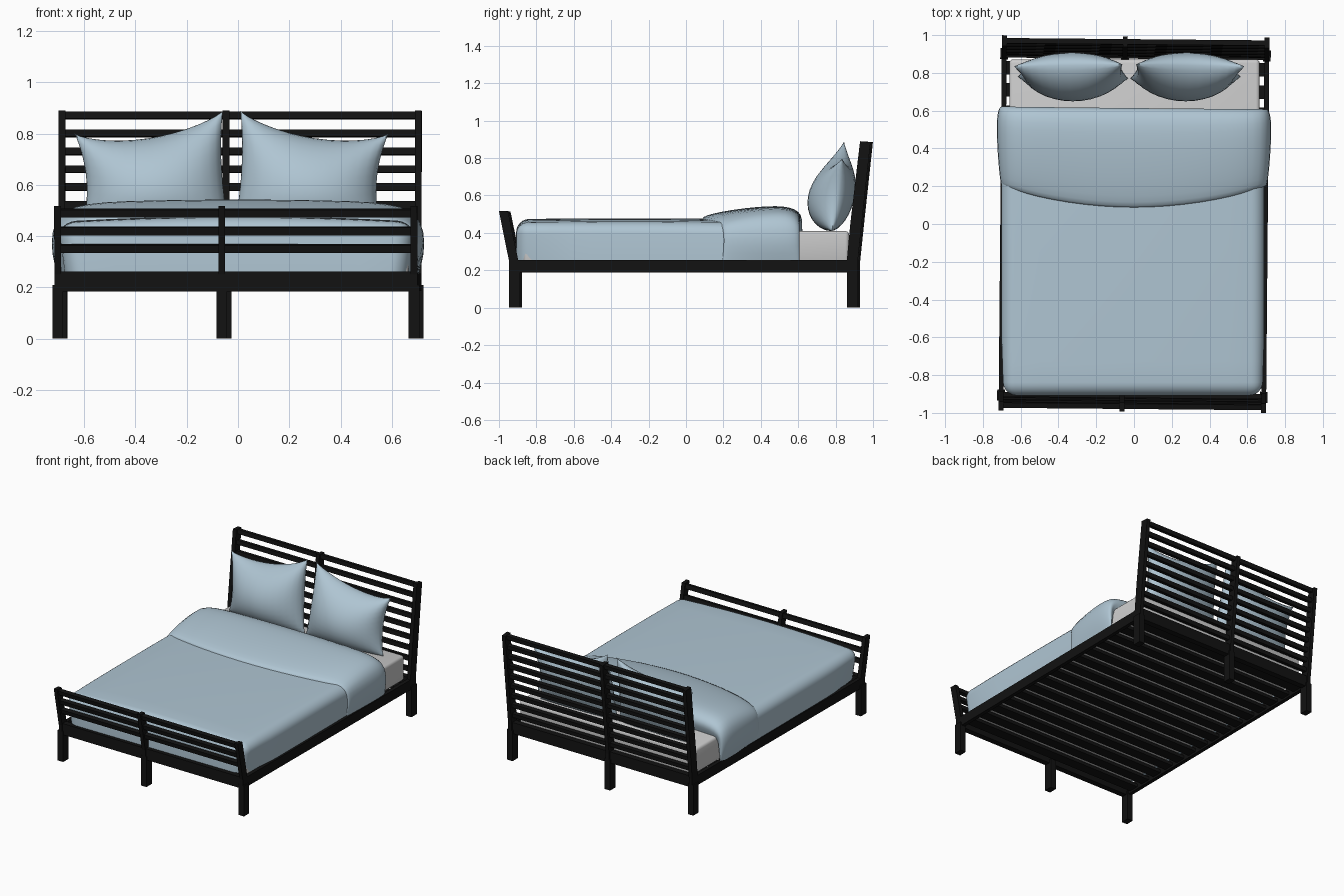
import bpy, bmesh
from math import atan2
from mathutils import Matrix, Vector

if "Cube" in bpy.data.objects:
    bpy.data.objects.remove(bpy.data.objects["Cube"])

TURN = Matrix.Rotation(-0.009, 4, 'Z')   # the frame sits very slightly askew


def material(name, rgb):
    m = bpy.data.materials.new(name)
    m.diffuse_color = (*rgb, 1)
    m.use_nodes = True
    m.node_tree.nodes["Principled BSDF"].inputs["Base Color"].default_value = m.diffuse_color
    return m


BLACK = material("black_wood", (0.006, 0.006, 0.006))
BLUE = material("blue_fabric", (0.43, 0.56, 0.65))


def finish(name, bm, mat=None, smooth=False, turn=False):
    bmesh.ops.recalc_face_normals(bm, faces=bm.faces)
    if turn:
        bm.transform(TURN)
    me = bpy.data.meshes.new(name)
    bm.to_mesh(me)
    bm.free()
    ob = bpy.data.objects.new(name, me)
    bpy.context.collection.objects.link(ob)
    if mat:
        me.materials.append(mat)
    if smooth:
        me.shade_smooth()
    return ob


def add_box(bm, x0, x1, y0, y1, z0, z1, tilt=0.0):
    c = Vector(((x0 + x1) / 2, (y0 + y1) / 2, (z0 + z1) / 2))
    mat = (Matrix.Translation(c) @ Matrix.Rotation(tilt, 4, 'X')
           @ Matrix.Diagonal((x1 - x0, y1 - y0, z1 - z0, 1)))
    return bmesh.ops.create_cube(bm, size=1, matrix=mat)['verts']


def add_prism(bm, outline, x, width):
    """Extrude a y-z outline along x."""
    a = [bm.verts.new((x - width / 2, y, z)) for y, z in outline]
    b = [bm.verts.new((x + width / 2, y, z)) for y, z in outline]
    bm.faces.new(a)
    bm.faces.new(b[::-1])
    for i in range(len(a)):
        j = (i + 1) % len(a)
        bm.faces.new((a[i], a[j], b[j], b[i]))


def add_grid(bm, rows):
    vs = [[bm.verts.new(p) for p in r] for r in rows]
    for r, s in zip(vs, vs[1:]):
        for i in range(len(r) - 1):
            bm.faces.new((r[i], r[i + 1], s[i + 1], s[i]))


def lerp(a, b, t):
    return a + (b - a) * t


# Posts and legs: leaning uprights on straight legs
POST_X = (-0.695, -0.055, 0.695)
for name, leg, upper in (
    ("head_posts", (0.866, 0.925),
     [(0.866, 0.2), (0.925, 0.2), (0.925, 0.25), (0.946, 0.45), (0.993, 0.885),
      (0.937, 0.89), (0.885, 0.45), (0.866, 0.25)]),
    ("foot_posts", (-0.94, -0.882),
     [(-0.94, 0.2), (-0.885, 0.2), (-0.89, 0.25), (-0.945, 0.515), (-0.994, 0.518), (-0.94, 0.25)]),
):
    bm = bmesh.new()
    for x in POST_X:
        add_box(bm, x - 0.021, x + 0.021, *leg, 0, 0.21)
        add_prism(bm, upper, x, 0.026)
    finish(name, bm, BLACK, turn=True)

# Headboard slats follow the lean of the posts
bm = bmesh.new()
for i in range(9):
    z = 0.871 - 0.07 * i
    y = lerp(0.915, 0.965, (z - 0.45) / 0.44) if z > 0.45 else lerp(0.895, 0.915, (z - 0.25) / 0.2)
    add_box(bm, -0.69, 0.69, y - 0.014, y + 0.014, z - 0.014, z + 0.014, -0.115)
finish("headboard_slats", bm, BLACK, turn=True)

# Footboard slats
bm = bmesh.new()
for z in (0.352, 0.421, 0.491):
    y = lerp(-0.915, -0.968, (z - 0.25) / 0.267)
    add_box(bm, -0.69, 0.69, y - 0.014, y + 0.014, z - 0.015, z + 0.015, 0.2)
finish("footboard_slats", bm, BLACK, turn=True)

# Rails around the base
bm = bmesh.new()
for s in (-1, 1):
    add_box(bm, s * 0.695 - 0.013, s * 0.695 + 0.013, -0.935, 0.92, 0.187, 0.255)
add_box(bm, -0.7, 0.7, -0.935, -0.895, 0.185, 0.262)
add_box(bm, -0.7, 0.7, 0.875, 0.915, 0.185, 0.262)
finish("base_rails", bm, BLACK, turn=True)

# Slats under the mattress
bm = bmesh.new()
for i in range(15):
    y = -0.83 + i * 0.118
    add_box(bm, -0.69, 0.69, y - 0.036, y + 0.036, 0.2, 0.222)
finish("bed_slats", bm, BLACK, turn=True)

# Mattress
bm = bmesh.new()
add_box(bm, -0.66, 0.665, -0.87, 0.872, 0.235, 0.41)
bmesh.ops.bevel(bm, geom=bm.edges[:], offset=0.02, segments=3, profile=0.5, affect='EDGES')
ob = finish("mattress", bm, smooth=True)

# Duvet: rounded slab with a crowned top
bm = bmesh.new()
add_box(bm, -0.702, 0.69, -0.908, 0.5, 0.25, 0.478)
edges = [e for e in bm.edges
         if all(v.co.z > 0.4 for v in e.verts) or all(v.co.y < 0 for v in e.verts)]
edges = [e for e in edges if not all(v.co.z < 0.3 for v in e.verts)]
bmesh.ops.bevel(bm, geom=edges, offset=0.07, segments=6, profile=0.5, affect='EDGES')
for k in range(1, 12):
    for co, no in (((-0.6 + 0.1 * k, 0, 0), (1, 0, 0)), ((0, -0.84 + 0.11 * k, 0), (0, 1, 0))):
        bmesh.ops.bisect_plane(bm, geom=bm.verts[:] + bm.edges[:] + bm.faces[:],
                               plane_co=co, plane_no=no)
for v in bm.verts:
    k = max(0, (v.co.z - 0.25) / 0.228)
    v.co.z -= k * (0.022 * (v.co.x / 0.7) ** 2 + 0.012 * (v.co.y + 0.3) ** 2)
    v.co.x *= 1 - 0.05 * (1 - k) * max(0, -v.co.y - 0.6) / 0.3   # tuck in at the foot
finish("duvet", bm, BLUE, smooth=True)

# Folded-back duvet band: outer and inner paths blended from front lip to back roll
half_out = [(-0.705, 0.25), (-0.728, 0.33), (-0.728, 0.42), (-0.70, 0.485), (-0.64, 0.52),
            (-0.52, 0.536), (-0.35, 0.541), (-0.17, 0.544), (0, 0.545)]
half_in = [(-0.695, 0.25), (-0.702, 0.33), (-0.70, 0.40), (-0.68, 0.438), (-0.62, 0.46),
           (-0.52, 0.47), (-0.35, 0.476), (-0.17, 0.479), (0, 0.48)]
outer, inner = (h + [(-x, z) for x, z in h[-2::-1]] for h in (half_out, half_in))
profile = [(0, -0.2), (0.0, 0.1), (0.1, 0.36), (0.3, 0.68), (0.55, 0.92), (0.75, 1), (0.88, 0.9),
           (0.97, 0.55), (1, 0.05), (0.98, -0.5), (0.95, -1.1)]
rows = []
for v, h in profile:
    row = []
    for (xo, zo), (xi, zi) in zip(outer, inner):
        front = 0.085 + 0.115 * (xo / 0.72) ** 2
        back = 0.618 - 0.01 * xo
        row.append((lerp(xi, xo, h), lerp(front, back, v), max(0.25, lerp(zi, zo, h))))
    rows.append(row)
bm = bmesh.new()
add_grid(bm, rows)
ob = finish("duvet_fold", bm, BLUE, smooth=True)
sub = ob.modifiers.new("smooth", 'SUBSURF')
sub.levels = sub.render_levels = 1

# Pillows: four stretched corners, sagging edges, swollen middle; the second is mirrored
BL, BR, TL, TR = (Vector(p) for p in ((-0.615, 0.78, 0.41), (-0.03, 0.77, 0.41),
                                      (-0.637, 0.835, 0.80), (-0.06, 0.845, 0.888)))
N = 16


def pillow_point(i, j, side):
    # cosine-like spacing keeps the rim round
    u, v = (1.5 * t - 0.5 * t ** 3 for t in (2 * i / N - 1, 2 * j / N - 1))
    s, t = (u + 1) / 2, (v + 1) / 2
    p = BL.lerp(BR, s).lerp(TL.lerp(TR, s), t)
    cu, cv = 1 - u * u, 1 - v * v
    p.z -= 0.062 * t * cu ** 0.8
    p.x += cv * (0.036 * (1 - s) - 0.018 * s)
    p.y += side * (cu * cv) ** 0.55
    return p


for name, mirror in (("left_pillow", False), ("right_pillow", True)):
    bm = bmesh.new()
    for side in (-0.155, 0.095):
        add_grid(bm, [[pillow_point(i, j, side) for i in range(N + 1)] for j in range(N + 1)])
    bmesh.ops.remove_doubles(bm, verts=bm.verts[:], dist=0.0005)
    if mirror:
        for v in bm.verts:
            v.co.x = -0.05 - v.co.x
    finish(name, bm, BLUE, smooth=True)

# Keep crisp edges on the soft parts
for ob in bpy.context.scene.objects:
    ob.select_set(ob.name in {"mattress", "duvet", "left_pillow", "right_pillow"})
bpy.context.view_layer.objects.active = bpy.data.objects["duvet"]
bpy.ops.object.shade_smooth_by_angle(angle=0.9)
